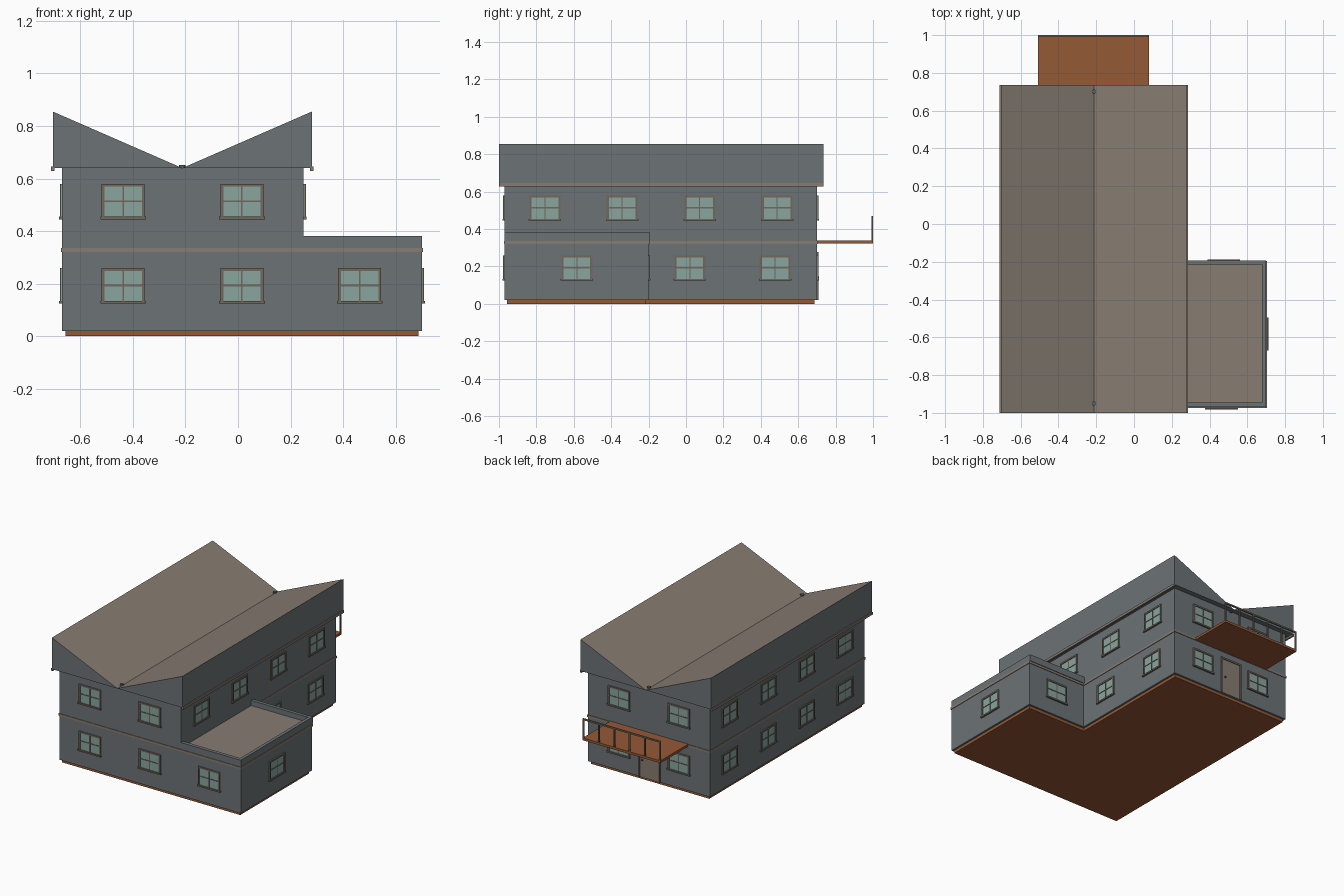
import bpy, bmesh, math
from mathutils import Vector

if "Cube" in bpy.data.objects:
    bpy.data.objects.remove(bpy.data.objects["Cube"])


def material(name, rgb):
    m = bpy.data.materials.new(name)
    m.diffuse_color = (*rgb, 1)
    m.use_nodes = True
    m.node_tree.nodes["Principled BSDF"].inputs["Base Color"].default_value = m.diffuse_color
    return m


WALL = material("slate wall", (0.150, 0.172, 0.182))
TAN = material("tan roof and trim", (0.245, 0.205, 0.168))
FRAME = material("brown frame", (0.170, 0.138, 0.110))
RUST = material("rust wood", (0.300, 0.100, 0.036))
GLASS = material("pale green glass", (0.250, 0.376, 0.347))
DARK = material("dark metal", (0.09, 0.11, 0.14))


def finish(name, bm, mats):
    bmesh.ops.recalc_face_normals(bm, faces=bm.faces[:])
    me = bpy.data.meshes.new(name)
    bm.to_mesh(me)
    bm.free()
    for m in mats:
        me.materials.append(m)
    ob = bpy.data.objects.new(name, me)
    bpy.context.collection.objects.link(ob)
    return ob


def add_box(bm, a, b, mi=0):
    """Box between two opposite corners."""
    a, b = Vector(a), Vector(b)
    vs = bmesh.ops.create_cube(bm, size=1)["verts"]
    for v in vs:
        v.co = Vector((v.co[i] * abs(b[i] - a[i]) + (a[i] + b[i]) / 2 for i in range(3)))
    for f in {f for v in vs for f in v.link_faces}:
        f.material_index = mi


def boxes(name, mat, *pairs):
    bm = bmesh.new()
    for a, b in pairs:
        add_box(bm, a, b)
    return finish(name, bm, [mat])


def prism(name, pts, z0, z1, mat):
    """Vertical extrusion of a plan outline."""
    bm = bmesh.new()
    f = bm.faces.new([bm.verts.new((x, y, z0)) for x, y in pts])
    r = bmesh.ops.extrude_face_region(bm, geom=[f])
    for v in r["geom"]:
        if isinstance(v, bmesh.types.BMVert):
            v.co.z = z1
    return finish(name, bm, [mat])


X0, X1, XW = -0.67, 0.25, 0.70      # main left, main right, wing right
Y0, YW, Y1 = -0.97, -0.20, 0.70     # front, wing back, main back


def plan(d):
    """L-shaped plan outline, grown by d."""
    return [(X0 - d, Y0 - d), (XW + d, Y0 - d), (XW + d, YW + d),
            (X1 + d, YW + d), (X1 + d, Y1 + d), (X0 - d, Y1 + d)]


# base, storeys and floor band
prism("plinth", plan(-0.013), 0, 0.021, RUST)
prism("ground_storey", plan(0), 0.02, 0.34, WALL)
boxes("upper_storey", WALL, ((X0, Y0, 0.335), (X1, Y1, 0.64)))
prism("floor_band", plan(0.004), 0.321, 0.336, TAN)

# flat wing roof with parapet
boxes("wing_roof", TAN, ((X1, Y0 + 0.02, 0.335), (XW - 0.02, YW - 0.015, 0.347)))
boxes("wing_parapet", WALL,
      ((X1, Y0, 0.336), (XW, Y0 + 0.025, 0.382)),
      ((X1, YW - 0.015, 0.336), (XW, YW + 0.008, 0.382)),
      ((XW - 0.022, Y0, 0.336), (XW, YW, 0.382)))

# butterfly roof: two wedges meeting in a valley, top faces tan
VALLEY = -0.212
for side, xe in (("left", -0.705), ("right", 0.281)):
    bm = bmesh.new()
    tri = [(xe, 0.64), (VALLEY, 0.64), (xe, 0.855)]
    f = bm.faces.new([bm.verts.new((x, -1.0, z)) for x, z in tri])
    r = bmesh.ops.extrude_face_region(bm, geom=[f])
    for v in r["geom"]:
        if isinstance(v, bmesh.types.BMVert):
            v.co.y = 0.735
    bmesh.ops.recalc_face_normals(bm, faces=bm.faces[:])
    for f in bm.faces:
        f.material_index = 1 if f.normal.z > 0.3 else 0
    finish(side + "_roof", bm, [WALL, TAN])
    # eave gutter
    boxes(side + "_gutter", TAN, ((xe - 0.006, -1.0, 0.628), (xe + 0.006, 0.735, 0.645)))

# valley drains
for name, y in (("front_drain", -0.95), ("back_drain", 0.70)):
    bm = bmesh.new()
    bmesh.ops.create_cone(bm, segments=12, cap_ends=True, radius1=0.012,
                          radius2=0.012, depth=0.02)
    bmesh.ops.translate(bm, verts=bm.verts, vec=(VALLEY, y, 0.642))
    finish(name, bm, [DARK])


def wall_boxes(name, origin, axis, sign, parts, mats):
    """Boxes on a wall: (u0, z0, u1, z1, depth, material) around origin."""
    bm = bmesh.new()
    for u0, z0, u1, z1, d, mi in parts:
        ext = sorted((-0.002 * sign, d * sign))
        if axis == "y":
            a, b = (u0, ext[0], z0), (u1, ext[1], z1)
        else:
            a, b = (ext[0], u0, z0), (ext[1], u1, z1)
        add_box(bm, Vector(origin) + Vector(a), Vector(origin) + Vector(b), mi)
    return finish(name, bm, mats)


# window: pane, muntins, frame and sill
W, H, T = 0.082, 0.066, 0.011
WINDOW = [(-W, -H, W, H, 0.003, 0),
          (-0.003, -H, 0.003, H, 0.006, 1), (-W, -0.003, W, 0.003, 0.006, 1),
          (-W, -H, -W + T, H, 0.008, 1), (W - T, -H, W, H, 0.008, 1),
          (-W, H - T, W, H, 0.008, 1), (-W - 0.005, -H - 0.003, W + 0.005, -H + 0.007, 0.011, 1)]
LOW, HIGH = 0.193, 0.514
FX = (-0.437, 0.015)
SY = (-0.754, -0.342, 0.073, 0.487)


def windows(label, axis, sign, at, us, z):
    for i, u in enumerate(us):
        o = (u, at, z) if axis == "y" else (at, u, z)
        wall_boxes(f"{label}_window_{i + 1}", o, axis, sign, WINDOW, [GLASS, FRAME])


windows("front_lower", "y", -1, Y0, FX + (0.463,), LOW)
windows("front_upper", "y", -1, Y0, FX, HIGH)
windows("back_lower", "y", 1, Y1, FX, LOW)
windows("back_upper", "y", 1, Y1, FX, HIGH)
windows("left_lower", "x", -1, X0, SY, LOW)
windows("left_upper", "x", -1, X0, SY, HIGH)
windows("right_lower", "x", 1, X1, (0.021, 0.476), LOW)
windows("right_upper", "x", 1, X1, SY, HIGH)
windows("wing_side", "x", 1, XW, (-0.583,), LOW)
windows("wing_back", "y", 1, YW, (0.475,), LOW)

# back door with frame and knob
wall_boxes("back_door", (-0.215, Y1, 0.02), "y", 1,
           [(-0.07, 0, 0.07, 0.25, 0.004, 0), (-0.082, 0, -0.07, 0.258, 0.009, 1),
            (0.07, 0, 0.082, 0.258, 0.009, 1), (-0.082, 0.246, 0.082, 0.258, 0.009, 1),
            (0.046, 0.115, 0.056, 0.125, 0.012, 2)], [TAN, FRAME, DARK])

# balcony slab and front railing
BX0, BX1 = -0.507, 0.08
boxes("balcony_slab", RUST, ((BX0, Y1, 0.322), (BX1, 1.0, 0.338)))
rail = [((BX0, 0.991, 0.46), (BX1, 1.0, 0.47))]
for i in range(6):
    x = BX0 + (BX1 - BX0 - 0.009) * i / 5
    rail.append(((x, 0.991, 0.335), (x + 0.009, 1.0, 0.465)))
boxes("balcony_railing", FRAME, *rail)
